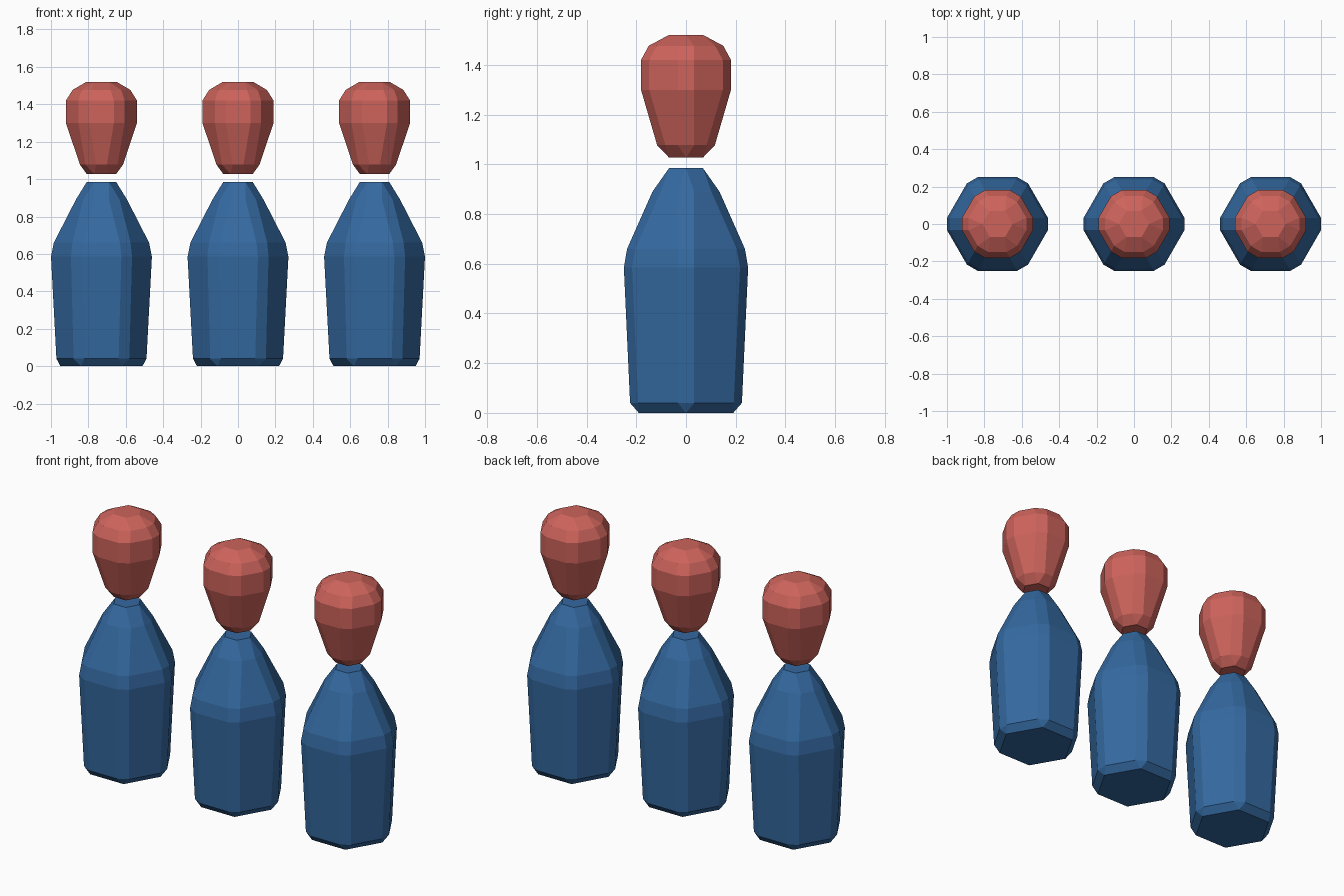
import bpy, bmesh, math
from mathutils import Vector

if "Cube" in bpy.data.objects:
    bpy.data.objects.remove(bpy.data.objects["Cube"])


def material(name, rgb):
    m = bpy.data.materials.new(name)
    m.diffuse_color = (*rgb, 1.0)
    m.use_nodes = True
    m.node_tree.nodes["Principled BSDF"].inputs["Base Color"].default_value = m.diffuse_color
    return m


BLUE = material("blue body", (0.034, 0.140, 0.350))
RED = material("red head", (0.610, 0.125, 0.105))


def hex_ring(apothem, cut):
    """Hexagon with a corner on +x, each corner trimmed back by `cut` radially."""
    r = apothem / math.cos(math.pi / 6)
    pts = []
    for i in range(6):
        a = math.radians(60 * i)
        out = Vector((math.cos(a), math.sin(a)))
        side = Vector((-out.y, out.x))
        for s in (-1, 1):
            pts.append(out * (r - cut) + side * s * cut * math.tan(math.pi / 3))
    return pts


def hex_loft(name, profile, mat, x):
    """Loft trimmed hexagons given as (z, apothem, cut)."""
    bm = bmesh.new()
    rings = [[bm.verts.new((p.x, p.y, z)) for p in hex_ring(a, c)]
             for z, a, c in profile]
    for lo, hi in zip(rings, rings[1:]):
        for i in range(12):
            j = (i + 1) % 12
            bm.faces.new((lo[i], lo[j], hi[j], hi[i]))
    bm.faces.new(rings[0][::-1])
    bm.faces.new(rings[-1])
    # rings with no cut collapse to sharp hexagons
    bmesh.ops.remove_doubles(bm, verts=bm.verts, dist=1e-4)
    bmesh.ops.recalc_face_normals(bm, faces=bm.faces)
    mesh = bpy.data.meshes.new(name)
    bm.to_mesh(mesh)
    bm.free()
    mesh.materials.append(mat)
    ob = bpy.data.objects.new(name, mesh)
    ob.location.x = x
    bpy.context.collection.objects.link(ob)


C = 0.019
BODY = [(0.0, 0.19, 0), (0.04, 0.225, C), (0.585, 0.25, C), (0.66, 0.237, C),
        (0.89, 0.135, C), (0.985, 0.068, 0)]
HEAD = [(1.027, 0.068, 0), (1.077, 0.116, C), (1.30, 0.181, C), (1.42, 0.181, C),
        (1.477, 0.150, C), (1.52, 0.070, 0)]

# three figures in a row, each a body and a floating head
for side, x in (("left", -0.73), ("middle", 0.0), ("right", 0.73)):
    hex_loft(side + "_body", BODY, BLUE, x)
    hex_loft(side + "_head", HEAD, RED, x)
